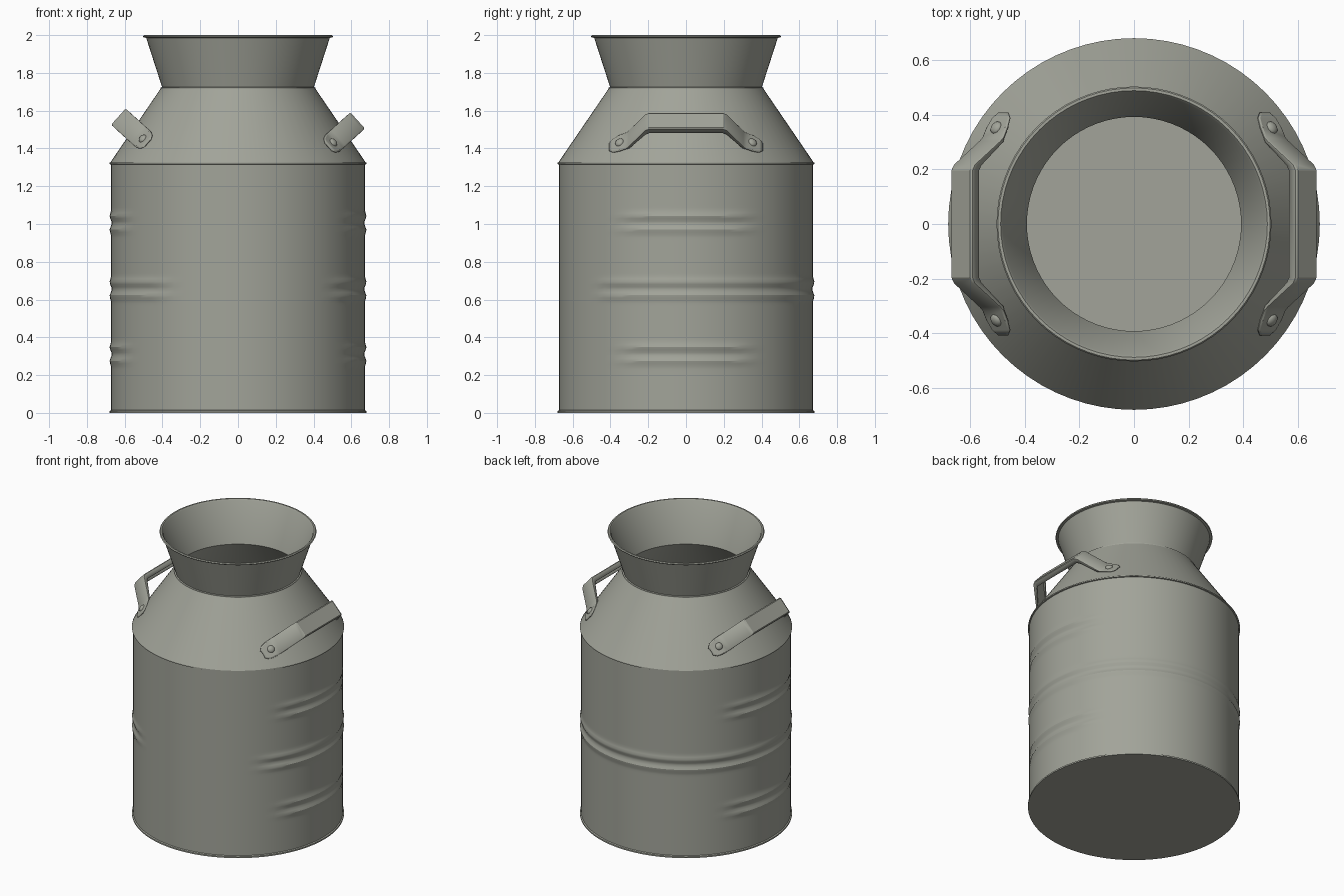
import bpy, bmesh, math
from mathutils import Vector, Matrix

cube = bpy.data.objects.get("Cube")
if cube:
    bpy.data.objects.remove(cube, do_unlink=True)

# Single dull metal colour
metal = bpy.data.materials.new("dull_grey_metal")
metal.use_nodes = True
COLOR = (0.36, 0.37, 0.32, 1)
metal.diffuse_color = COLOR
bsdf = metal.node_tree.nodes["Principled BSDF"]
bsdf.inputs["Base Color"].default_value = COLOR
bsdf.inputs["Roughness"].default_value = 0.6

SEG = 72
BODY_R = 0.672


def finish(name, bm, angle=30):
    bmesh.ops.recalc_face_normals(bm, faces=bm.faces[:])
    mesh = bpy.data.meshes.new(name)
    bm.to_mesh(mesh)
    bm.free()
    obj = bpy.data.objects.new(name, mesh)
    bpy.context.collection.objects.link(obj)
    mesh.materials.append(metal)
    bpy.ops.object.select_all(action="DESELECT")
    obj.select_set(True)
    bpy.context.view_layer.objects.active = obj
    bpy.ops.object.shade_smooth_by_angle(angle=math.radians(angle))
    return obj


def lathe(name, profile, offset=lambda a, z: 0):
    """Spin (radius, height) points; a radius of 0 becomes a single pole."""
    bm = bmesh.new()
    rings = []
    for r, z in profile:
        if r == 0:
            rings.append([bm.verts.new((0, 0, z))] * SEG)
            continue
        ring = []
        for i in range(SEG):
            a = math.tau * i / SEG
            rr = r + offset(a, z)
            ring.append(bm.verts.new((rr * math.cos(a), rr * math.sin(a), z)))
        rings.append(ring)
    for lo, hi in zip(rings, rings[1:]):
        for i in range(SEG):
            j = (i + 1) % SEG
            bm.faces.new(dict.fromkeys((lo[i], lo[j], hi[j], hi[i])))
    return finish(name, bm)


def fade(value, limit, soft=0.2):
    t = min(max((limit - value) / soft, 0), 1)
    return t * t * (3 - 2 * t)


def beads(a, z):
    """Paired pressed ridges: short ones on both sides, a long one round the back."""
    side = fade(math.acos(min(1, abs(math.cos(a)))), 0.6)
    back = fade(abs((a - 1.7 + math.pi) % math.tau - math.pi), 2.5)
    total = 0
    for height, mask in ((0.31, side), (0.655, back), (1.005, side)):
        for ridge in (-0.036, 0.036):
            total += mask * math.exp(-((z - height - ridge) / 0.018) ** 2)
        total -= 0.5 * mask * math.exp(-((z - height) / 0.018) ** 2)
    return 0.008 * total


# Cylindrical wall with flat base
wall = [(0, 0), (0.68, 0), (0.68, 0.01), (BODY_R, 0.014)]
wall += [(BODY_R, 0.014 + k * 0.0145) for k in range(1, 90)]
wall += [(BODY_R, 1.315), (0.68, 1.317), (0.68, 1.325)]
lathe("body_wall", wall, lambda a, z: beads(a, z) if 0.1 < z < 1.2 else 0)

# Shoulder cone, flared neck, rolled lip and hollow inside
lathe("shoulder_and_neck", [
    (0.68, 1.32), (0.41, 1.716), (0.41, 1.722), (0.402, 1.725),
    (0.486, 1.985), (0.50, 1.988), (0.503, 1.994), (0.498, 2.0), (0.488, 2.0),
    (0.48, 1.99), (0.392, 1.722), (0.655, 1.32),
])
lathe("inner_lining", [(0, 0.02), (0.655, 0.02), (0.655, 1.32)])


# Channel-section handles; path stations are (y, lift, half width, lip depth)
half = [
    (0.405, -0.203, 0.022, 0), (0.385, -0.192, 0.045, 0), (0.35, -0.172, 0.053, 0),
    (0.315, -0.153, 0.053, 0), (0.3, -0.136, 0.053, 0.012), (0.215, -0.012, 0.053, 0.028),
    (0.195, 0, 0.053, 0.028),
]
stations = half + [(-y, h, w, lip) for y, h, w, lip in reversed(half)]


def handle(name, side, middle_z):
    out = Vector((0.74 * side, 0, 0.67))
    across = Vector((0.67 * side, 0, -0.74))
    middle = Vector((0.63 * side, 0, middle_z))
    bm = bmesh.new()
    rows = []
    for y, h, w, lip in stations:
        centre = middle + out * h + Vector((0, y, 0))
        section = [(-w, -lip - 0.004), (-w, -0.003), (-w + 0.004, 0),
                   (w - 0.004, 0), (w, -0.003), (w, -lip - 0.004)]
        rows.append([bm.verts.new(centre + across * u + out * v) for u, v in section])
    for a, b in zip(rows, rows[1:]):
        for i in range(len(a) - 1):
            bm.faces.new((a[i], a[i + 1], b[i + 1], b[i]))
    strap = finish(name, bm)
    solid = strap.modifiers.new("thickness", "SOLIDIFY")
    solid.thickness = 0.01
    solid.offset = 0

    # Domed rivets fixing both tabs
    for y, end in ((0.352, "back"), (-0.352, "front")):
        bm = bmesh.new()
        normal = (out + Vector((0, 0.55 * math.copysign(1, y), 0))).normalized()
        place = Matrix.Translation(middle + out * -0.17 + Vector((0, y, 0)))
        turn = normal.to_track_quat("Z", "Y").to_matrix().to_4x4()
        bmesh.ops.create_uvsphere(bm, u_segments=16, v_segments=8, radius=0.025,
                                  matrix=place @ turn @ Matrix.Diagonal((1, 1, 0.6, 1)))
        finish(name + "_rivet_" + end, bm, 60)


handle("left_handle", 1, 1.545)
handle("right_handle", -1, 1.565)
